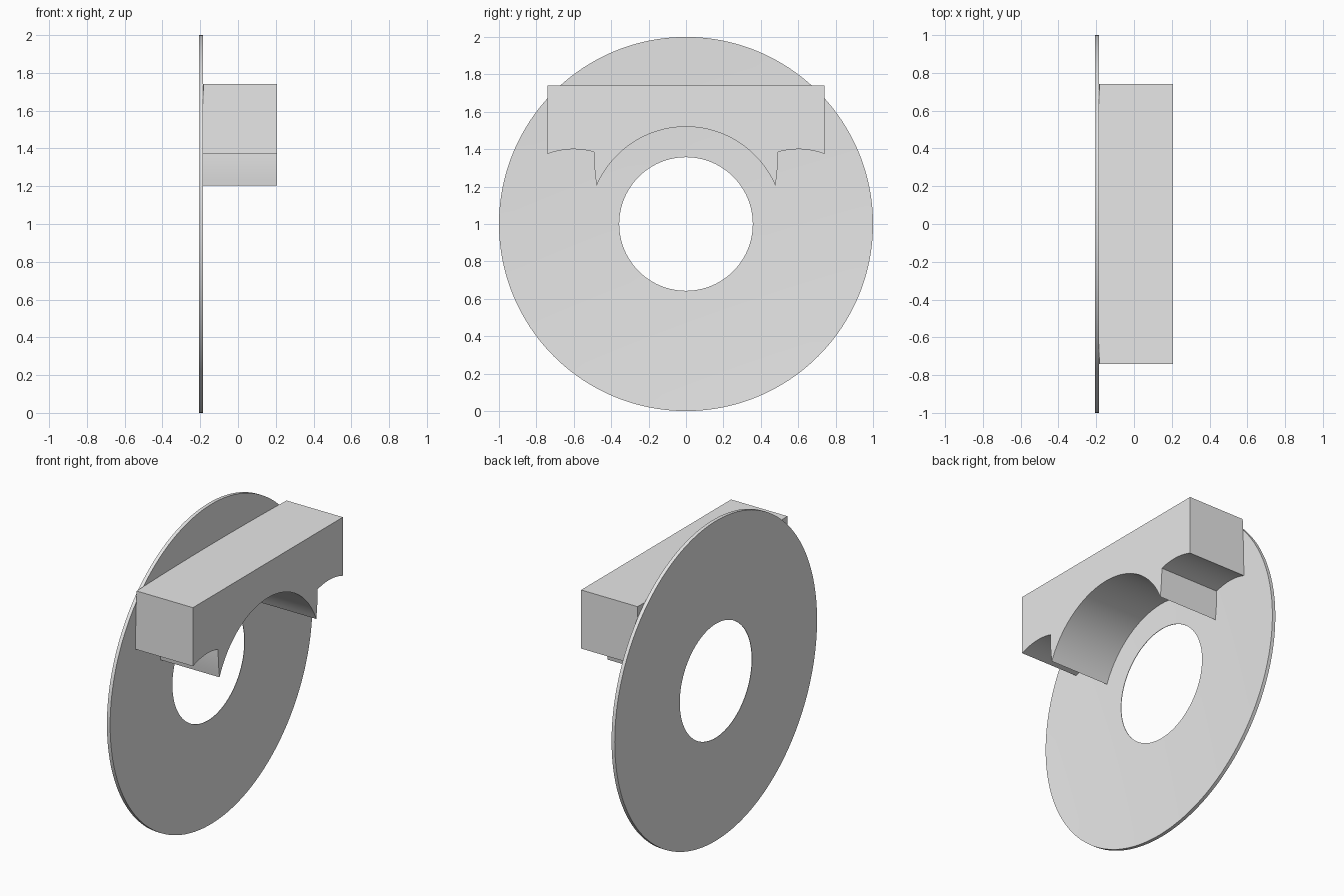
import bpy
import bmesh
import math

cube = bpy.data.objects.get("Cube")
if cube:
    bpy.data.objects.remove(cube, do_unlink=True)

# Single plain grey material
grey = bpy.data.materials.new("light grey")
grey.use_nodes = True
grey.diffuse_color = (0.8, 0.8, 0.8, 1)
grey.node_tree.nodes["Principled BSDF"].inputs["Base Color"].default_value = (0.8, 0.8, 0.8, 1)

BACK, FRONT = -0.207, 0.207       # overall depth along x
R_OUT, R_HOLE = 1.0, 0.357        # disc radii
RIM, LIP = 0.022, 0.003           # disc thickness at the rim and at the hole
CZ = 1.0                          # height of the disc axis


def dish(r):
    """x of the shallow concave face at radius r."""
    t = (r * r - R_HOLE ** 2) / (R_OUT ** 2 - R_HOLE ** 2)
    return BACK + LIP + (RIM - LIP) * t


def finish(bm, name):
    bmesh.ops.recalc_face_normals(bm, faces=bm.faces[:])
    mesh = bpy.data.meshes.new(name)
    bm.to_mesh(mesh)
    bm.free()
    mesh.materials.append(grey)
    obj = bpy.data.objects.new(name, mesh)
    bpy.context.collection.objects.link(obj)
    bpy.ops.object.select_all(action='DESELECT')
    obj.select_set(True)
    bpy.context.view_layer.objects.active = obj
    bpy.ops.object.shade_smooth_by_angle(angle=math.radians(30))
    return obj


def bridge(bm, a, b):
    """Join two closed loops of vertices with quads."""
    n = len(a)
    for i in range(n):
        j = (i + 1) % n
        bm.faces.new((a[i], a[j], b[j], b[i]))


# Dished disc: closed profile (x, radius) turned about the x axis
SEG, RINGS = 192, 8
radii = [R_HOLE + (R_OUT - R_HOLE) * i / RINGS for i in range(RINGS + 1)]
profile = [(dish(r), r) for r in radii] + [(BACK, R_OUT), (BACK, R_HOLE)]
bm = bmesh.new()
loops = []
for x, r in profile:
    loops.append([bm.verts.new((x, r * math.cos(2 * math.pi * k / SEG),
                                CZ + r * math.sin(2 * math.pi * k / SEG)))
                  for k in range(SEG)])
for k in range(len(loops)):
    bridge(bm, loops[k], loops[(k + 1) % len(loops)])
finish(bm, "dished_disc")

# Arched block: half outline (y, z) from the arch crown round to the top middle
W, TOP, ARCH = 0.741, 1.741, 0.52
half = []
end = math.acos(0.478 / ARCH)                       # arch, concentric with the disc
for i in range(21):
    a = math.pi / 2 + (end - math.pi / 2) * i / 20
    half.append((ARCH * math.cos(a), CZ + ARCH * math.sin(a)))
foot_z = half[-1][1]
shoulder = lambda y: 1.40 - 1.28 * (y - 0.60) ** 2  # shallow curved underside
for i in range(1, 7):                               # slightly bowed foot side
    t = i / 6
    half.append((0.478 + 0.014 * (1 - (1 - t) ** 2),
                 foot_z + (shoulder(0.492) - foot_z) * t))
for i in range(1, 11):
    y = 0.492 + (W - 0.492) * i / 10
    half.append((y, shoulder(y)))
low = half[-1][1]
half += [(W, low + (TOP - low) * i / 6) for i in range(1, 7)]
half += [(W * (1 - i / 12), TOP) for i in range(1, 13)]
outline = half + [(-y, z) for y, z in reversed(half[1:-1])]

# Front face is flat, the rear edge follows the dished face
bm = bmesh.new()
front = [bm.verts.new((FRONT, y, z)) for y, z in outline]
rear = [bm.verts.new((dish(math.hypot(y, z - CZ)), y, z)) for y, z in outline]
bridge(bm, front, rear)
bm.faces.new(front)
back_face = bm.faces.new(rear)
bmesh.ops.triangulate(bm, faces=[back_face])
finish(bm, "arched_block")
